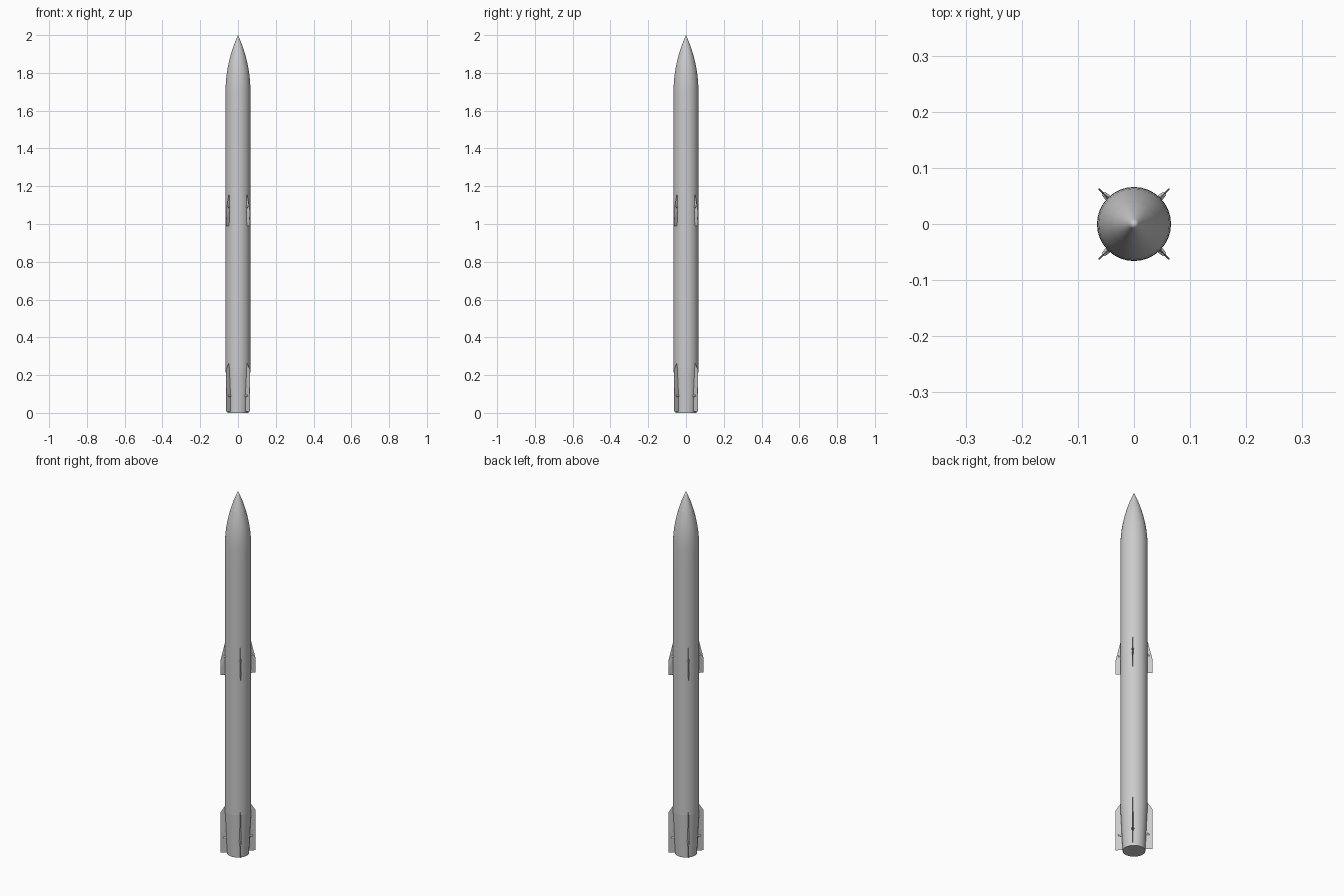
import bpy, bmesh, math
from mathutils import Matrix, Vector

if "Cube" in bpy.data.objects:
    bpy.data.objects.remove(bpy.data.objects["Cube"])

R, SEG = 0.066, 32          # body radius and sides
NOSE_Z, TIP_Z = 1.70, 2.0


def finish(name, bm, smooth=True):
    bmesh.ops.recalc_face_normals(bm, faces=bm.faces)
    me = bpy.data.meshes.new(name)
    bm.to_mesh(me)
    bm.free()
    ob = bpy.data.objects.new(name, me)
    bpy.context.collection.objects.link(ob)
    if smooth:
        bpy.ops.object.select_all(action='DESELECT')
        bpy.context.view_layer.objects.active = ob
        ob.select_set(True)
        bpy.ops.object.shade_smooth_by_angle(angle=math.radians(30))
    return ob


def lathe(name, profile):
    """Revolve (radius, z) points about the z axis."""
    bm = bmesh.new()
    vs = [bm.verts.new((r, 0, z)) for r, z in profile]
    es = [bm.edges.new(p) for p in zip(vs, vs[1:])]
    bmesh.ops.spin(bm, geom=vs + es, axis=(0, 0, 1), cent=(0, 0, 0),
                   angle=2 * math.pi, steps=SEG)
    bmesh.ops.remove_doubles(bm, verts=bm.verts, dist=1e-5)
    return finish(name, bm)


def ogive(z):
    length = TIP_Z - NOSE_Z
    rho = (R * R + length * length) / (2 * R)
    return max(0.0, math.sqrt(rho * rho - (z - NOSE_Z) ** 2) + R - rho)


def fin(name, root, tip, thick, hub_z, angle):
    """Diamond-section blade between root and tip chords, plus its hinge hub."""
    bm = bmesh.new()
    rings = []
    for ((r0, z0), (r1, z1)), t in ((root, thick), (tip, thick * 0.4)):
        rm, zm = (r0 + r1) / 2, (z0 + z1) / 2
        rings.append([bm.verts.new(p) for p in
                      ((r0, 0, z0), (rm, t / 2, zm), (r1, 0, z1), (rm, -t / 2, zm))])
    a, b = rings
    for i in range(4):
        j = (i + 1) % 4
        bm.faces.new((a[i], a[j], b[j], b[i]))
    bm.faces.new(a)
    bm.faces.new(b)
    rot = Matrix.Rotation(angle, 4, 'Z')
    bmesh.ops.transform(bm, matrix=rot, verts=bm.verts)
    finish(name, bm, smooth=False)

    bm = bmesh.new()
    place = rot @ Matrix.Translation((0.066, 0, hub_z)) @ Matrix.Rotation(math.pi / 2, 4, 'Y')
    bmesh.ops.create_cone(bm, cap_ends=True, segments=12, radius1=0.007,
                          radius2=0.004, depth=0.022, matrix=place)
    finish(name + "_hub", bm)


# Nose: tip cap and ogive shoulder running into the first body section
lathe("nose_tip", [(ogive(1.9 + 0.1 * i / 5), 1.9 + 0.1 * i / 5) for i in range(6)])
lathe("nose_shoulder", [(R, 1.58)] + [(ogive(1.7 + 0.2 * i / 6), 1.7 + 0.2 * i / 6)
                                      for i in range(7)])

# Body sections split at the panel joints
joints = [1.58, 1.34, 1.0, 0.90, 0.53, 0.24]
for n, (top, bottom) in enumerate(zip(joints, joints[1:])):
    lathe(f"body_section_{n + 1}", [(R, bottom), (R, top)])

# Tapered tail with closed base
lathe("tail_cone", [(0, 0), (0.055, 0), (R, 0.24)])

# Four mid fins and four tail fins on the diagonals
for k in range(4):
    ang = math.pi / 4 + k * math.pi / 2
    fin(f"mid_fin_{k + 1}", ((0.061, 0.99), (0.061, 1.19)),
        ((0.089, 0.99), (0.089, 1.07)), 0.006, 1.09, ang)
    fin(f"tail_fin_{k + 1}", ((0.052, 0.008), (0.064, 0.27)),
        ((0.089, 0.008), (0.089, 0.23)), 0.006, 0.09, ang)
